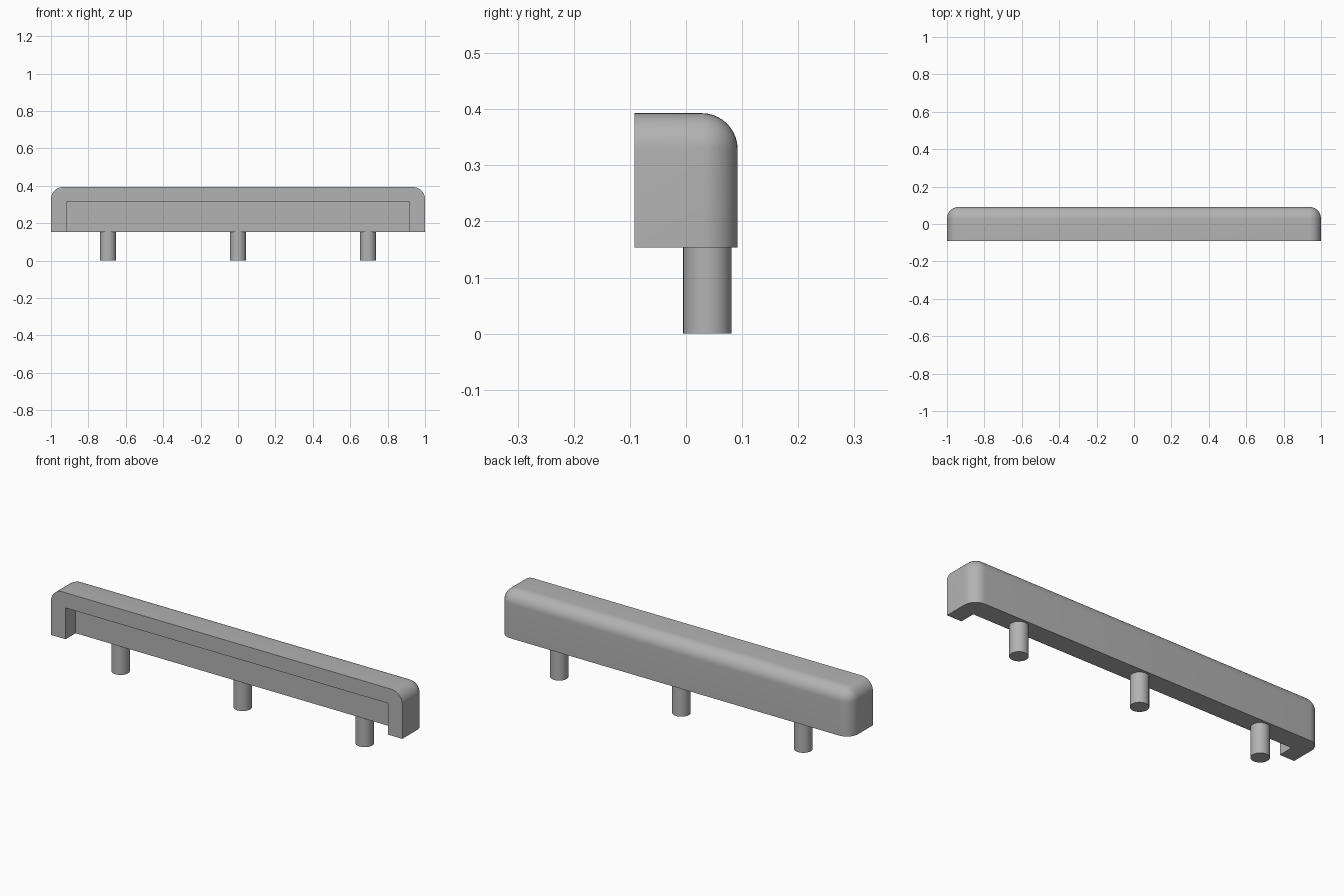
import bpy
import bmesh
import math
from mathutils import Matrix, Vector

if "Cube" in bpy.data.objects:
    bpy.data.objects.remove(bpy.data.objects["Cube"])

HALF_Y, BASE, TOP, RADIUS = 0.092, 0.154, 0.393, 0.064

grey = bpy.data.materials.new("plain grey")
grey.use_nodes = True
grey.diffuse_color = (0.45, 0.45, 0.45, 1)
grey.node_tree.nodes["Principled BSDF"].inputs["Base Color"].default_value = grey.diffuse_color


def add_object(name, bm):
    bmesh.ops.recalc_face_normals(bm, faces=bm.faces)
    mesh = bpy.data.meshes.new(name)
    bm.to_mesh(mesh)
    bm.free()
    obj = bpy.data.objects.new(name, mesh)
    bpy.context.collection.objects.link(obj)
    mesh.materials.append(grey)
    return obj


def box(low, high):
    low, high = Vector(low), Vector(high)
    bm = bmesh.new()
    bmesh.ops.create_cube(bm, size=1, matrix=Matrix.Translation((low + high) / 2)
                          @ Matrix.Diagonal((*(high - low), 1)))
    return bm


def activate(obj):
    bpy.ops.object.select_all(action="DESELECT")
    obj.select_set(True)
    bpy.context.view_layer.objects.active = obj


def smooth(obj):
    activate(obj)
    bpy.ops.object.shade_smooth_by_angle(angle=math.radians(35))


# Bar body: round every edge between the back, top and end faces
bm = box((-1, -HALF_Y, BASE), (1, HALF_Y, TOP))
bm.normal_update()
rounded = [e for e in bm.edges
           if all(f.normal.y > -0.5 and f.normal.z > -0.5 for f in e.link_faces)]
bmesh.ops.bevel(bm, geom=rounded, offset=RADIUS, segments=10, profile=0.5, affect="EDGES")
body = add_object("bar_body", bm)

# Recess open at the front and underneath
cutter = add_object("recess_cutter", box((-0.917, -0.2, 0.05), (0.917, -0.011, 0.315)))
cutter.hide_render = True
cut = body.modifiers.new("recess", "BOOLEAN")
cut.operation = "DIFFERENCE"
cut.solver = "EXACT"
cut.object = cutter
activate(body)
bpy.ops.object.modifier_apply(modifier=cut.name)
bpy.data.objects.remove(cutter)
smooth(body)

# Round pegs beneath the bar
for side, x in (("right", -0.695), ("middle", 0), ("left", 0.695)):
    bm = bmesh.new()
    bmesh.ops.create_cone(bm, cap_ends=True, segments=40, radius1=0.043, radius2=0.043,
                          depth=BASE, matrix=Matrix.Translation((x, 0.038, BASE / 2)))
    smooth(add_object(side + "_peg", bm))
